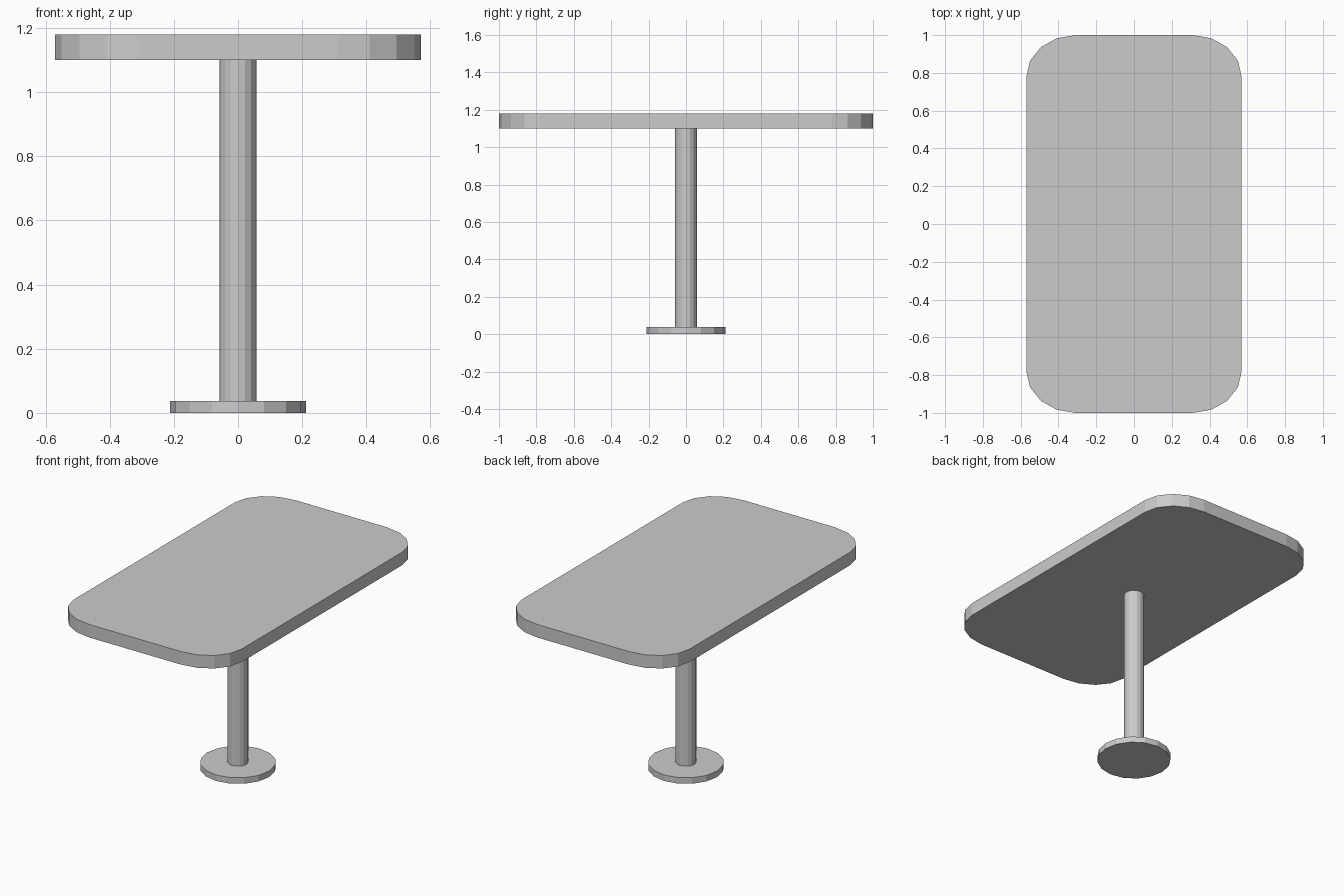
import bpy, bmesh
from math import cos, sin, pi

if "Cube" in bpy.data.objects:
    bpy.data.objects.remove(bpy.data.objects["Cube"])


def prism(name, outline, z0, z1):
    """Extrude a closed outline between two heights."""
    bm = bmesh.new()
    face = bm.faces.new([bm.verts.new((x, y, z0)) for x, y in outline])
    ext = bmesh.ops.extrude_face_region(bm, geom=[face], use_keep_orig=True)
    for g in ext["geom"]:
        if isinstance(g, bmesh.types.BMVert):
            g.co.z = z1
    bmesh.ops.recalc_face_normals(bm, faces=bm.faces)
    mesh = bpy.data.meshes.new(name)
    bm.to_mesh(mesh)
    bm.free()
    obj = bpy.data.objects.new(name, mesh)
    bpy.context.collection.objects.link(obj)
    return obj


def rounded(hx, hy, rx, ry, seg=4):
    """Rectangle outline with elliptical corners."""
    pts = []
    for q, (sx, sy) in enumerate([(1, 1), (-1, 1), (-1, -1), (1, -1)]):
        for i in range(seg + 1):
            a = (q + i / seg) * pi / 2
            pts.append((sx * (hx - rx) + rx * cos(a), sy * (hy - ry) + ry * sin(a)))
    return pts


def circle(r, n=16):
    return [(r * cos(2 * pi * i / n), r * sin(2 * pi * i / n)) for i in range(n)]


# Round foot, central post and rounded rectangular top
prism("base_plate", circle(0.212), 0.0, 0.037)
prism("post", circle(0.058), 0.037, 1.10)
prism("table_top", rounded(0.57, 1.0, 0.26, 0.22), 1.10, 1.18)
